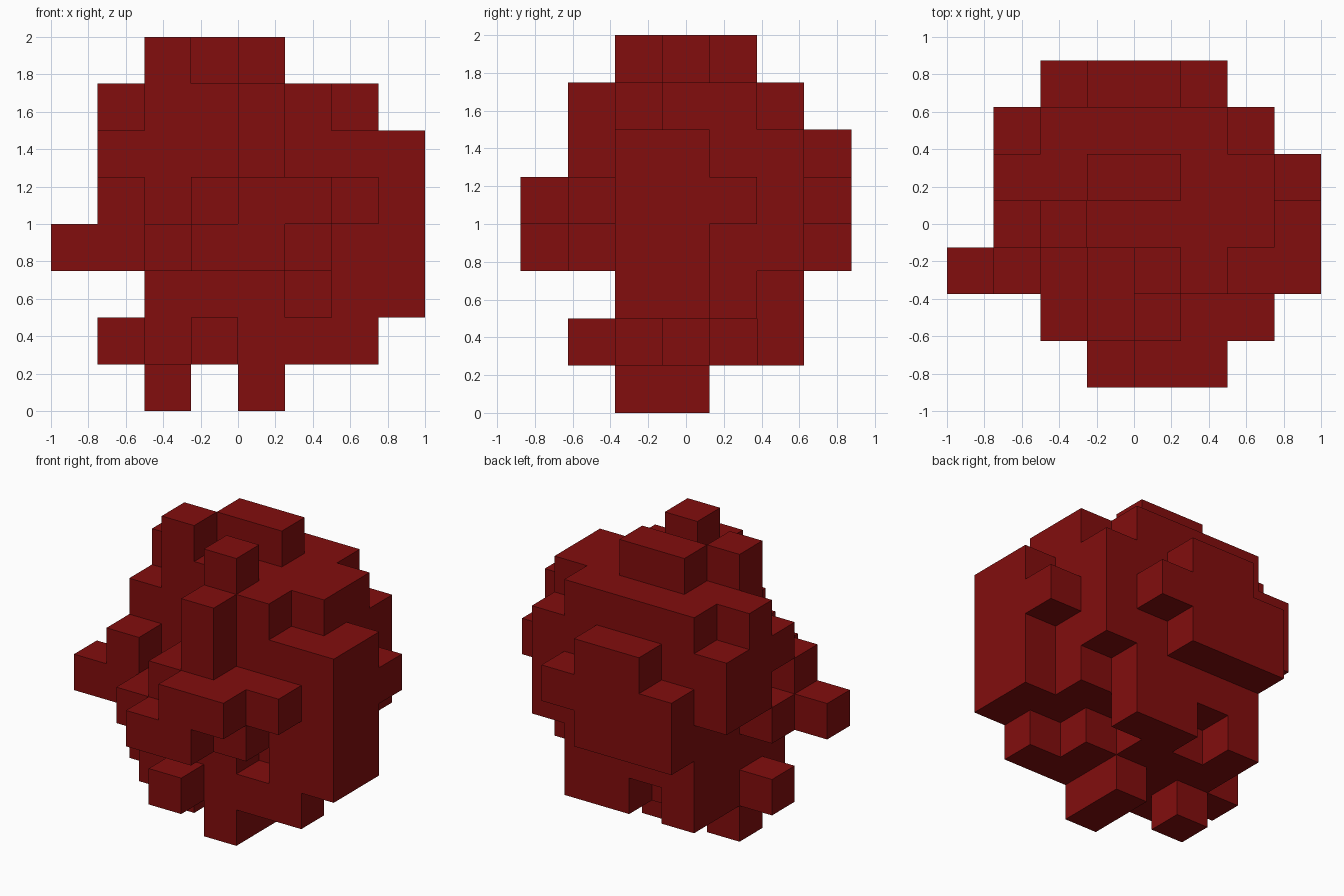
import bpy, bmesh, math
from itertools import product
from mathutils import Vector

if "Cube" in bpy.data.objects:
    bpy.data.objects.remove(bpy.data.objects["Cube"], do_unlink=True)

CELL = 0.25
ORIGIN = Vector((-1.0, -0.875, 0.0))

# Blocks as (x, y, z) cell ranges, both ends included
core = ["2-5 3-5 1-6"]
chest = ["4-5 2 1-6", "2-3 2 1-3", "3 2 4"]
snout = ["3-6 1 4", "4-5 0 4", "2-5 1 3", "3-4 0 3", "4 1 5-6", "3 1 1"]
left_flank = ["6 3-4 2-6", "6 5 3-5", "6 2 1-5", "7 2-3 2-5", "7 4 4"]
right_flank = ["1 4 4-6", "1 5 4-5", "1 3 5", "1 2-3 3", "1 2 4", "0 2 3", "1 3 1"]
back = ["3-4 6 5", "2-5 6 4", "2-4 6 3"]
crown = ["3-4 4 7", "2 3 7", "4 2 7"]
feet = ["4 2-3 0", "2 3 0"]
notches = ["5 2 2", "5 4 1", "3 5 1"]


def cells(blocks):
    """Every grid cell inside the given blocks."""
    found = set()
    for block in blocks:
        spans = []
        for part in block.split():
            ends = [int(n) for n in part.split("-")]
            spans.append(range(ends[0], ends[-1] + 1))
        found |= set(product(*spans))
    return found


def shell(name, filled, material):
    """One welded skin around the filled cells, with flush faces merged."""
    bm = bmesh.new()
    corners = {}

    def vert(p):
        if p not in corners:
            corners[p] = bm.verts.new(ORIGIN + Vector(p) * CELL)
        return corners[p]

    for cell in sorted(filled):
        for axis, side in product(range(3), (0, 1)):
            beside = list(cell)
            beside[axis] += 2 * side - 1
            if tuple(beside) in filled:
                continue
            u, v = (axis + 1) % 3, (axis + 2) % 3
            ring = []
            for du, dv in ((0, 0), (1, 0), (1, 1), (0, 1)):
                p = list(cell)
                p[axis] += side
                p[u] += du
                p[v] += dv
                ring.append(vert(tuple(p)))
            bm.faces.new(ring if side else ring[::-1])

    bmesh.ops.dissolve_limit(bm, angle_limit=math.radians(1),
                             verts=bm.verts[:], edges=bm.edges[:])
    mesh = bpy.data.meshes.new(name)
    bm.to_mesh(mesh)
    bm.free()
    mesh.materials.append(material)
    obj = bpy.data.objects.new(name, mesh)
    bpy.context.collection.objects.link(obj)
    return obj


# Single dark red colour
red = bpy.data.materials.new("dark_red")
red.use_nodes = True
colour = (0.225, 0.004, 0.004, 1.0)
red.diffuse_color = colour
red.node_tree.nodes["Principled BSDF"].inputs["Base Color"].default_value = colour

# Join all blocks, then carve the notches
solid = cells(core + chest + snout + left_flank + right_flank + back + crown + feet)
shell("block_body", solid - cells(notches), red)
